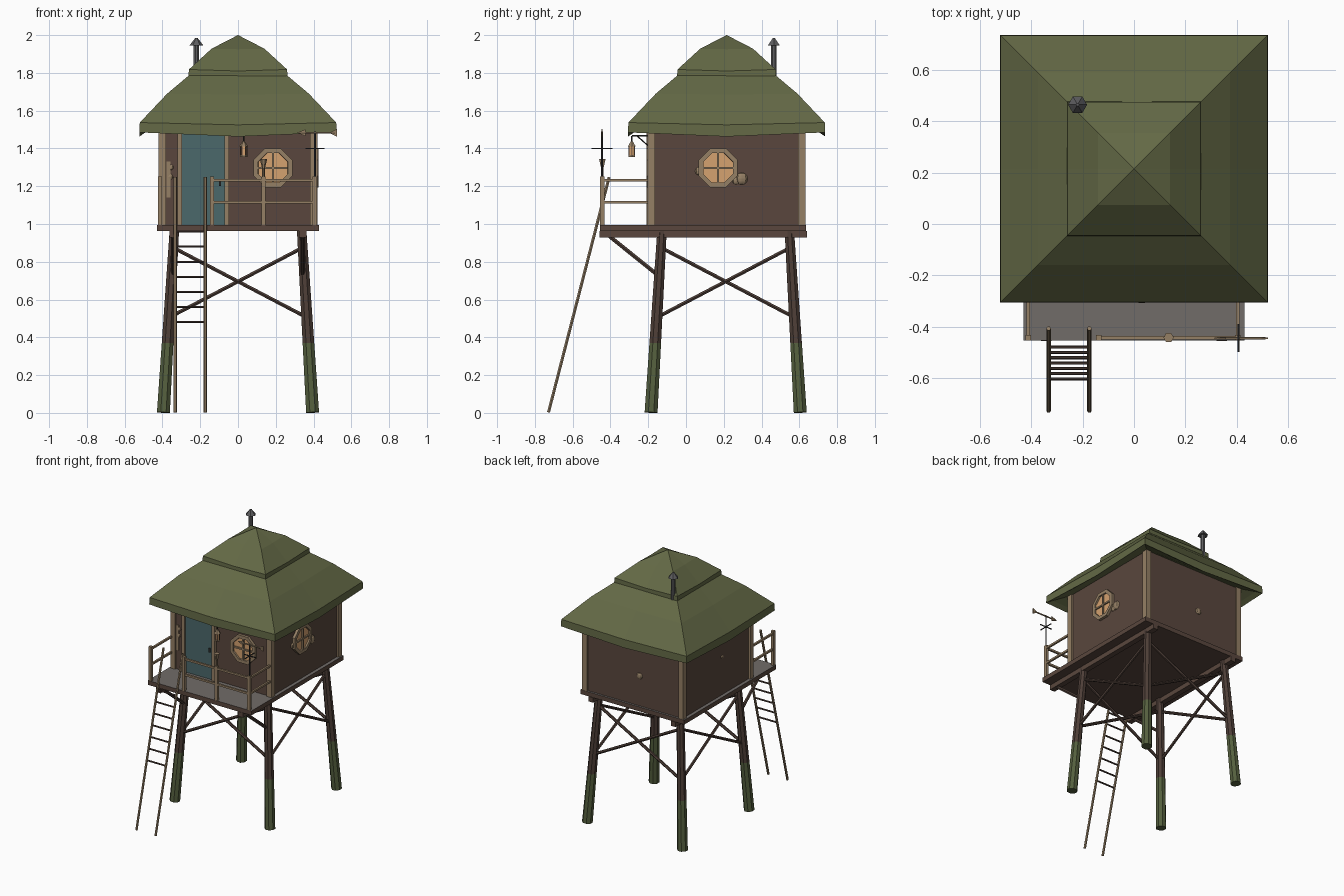
import bpy, bmesh, math
from mathutils import Vector, Matrix

if "Cube" in bpy.data.objects:
    bpy.data.objects.remove(bpy.data.objects["Cube"])


def material(name, r, g, b):
    m = bpy.data.materials.new(name)
    m.use_nodes = True
    m.diffuse_color = (r, g, b, 1)
    m.node_tree.nodes["Principled BSDF"].inputs["Base Color"].default_value = (r, g, b, 1)
    return m


ROOF = material("roof green", 0.125, 0.14, 0.06)
MOSS = material("moss green", 0.09, 0.115, 0.048)
WALL = material("wall brown", 0.1, 0.062, 0.047)
TIMBER = material("dark timber", 0.075, 0.048, 0.038)
TRIM = material("tan wood", 0.3, 0.215, 0.13)
DOOR = material("teal door", 0.07, 0.14, 0.145)
GLASS = material("warm glass", 0.66, 0.36, 0.16)
DECK = material("grey boards", 0.165, 0.15, 0.14)
METAL = material("grey metal", 0.11, 0.11, 0.115)
IRON = material("dark iron", 0.035, 0.035, 0.035)
CY = 0.215  # centre line of the cabin


def finish(name, bm, *mats):
    bmesh.ops.recalc_face_normals(bm, faces=bm.faces[:])
    mesh = bpy.data.meshes.new(name)
    bm.to_mesh(mesh)
    bm.free()
    for m in mats:
        mesh.materials.append(m)
    ob = bpy.data.objects.new(name, mesh)
    bpy.context.collection.objects.link(ob)
    return ob


def box(name, lo, hi, mat):
    bm = bmesh.new()
    lo, hi = Vector(lo), Vector(hi)
    bmesh.ops.create_cube(bm, size=1, matrix=Matrix.Translation((lo + hi) / 2) @ Matrix.Diagonal((*(hi - lo), 1)))
    return finish(name, bm, mat)


def rod_mesh(a, b, r1, r2, sides):
    a, b = Vector(a), Vector(b)
    turn = (b - a).to_track_quat("Z", "Y").to_matrix().to_4x4()
    bm = bmesh.new()
    bmesh.ops.create_cone(bm, cap_ends=True, segments=sides, radius1=r1, radius2=r2, depth=(b - a).length,
                          matrix=Matrix.Translation((a + b) / 2) @ turn @ Matrix.Rotation(math.pi / sides, 4, "Z"))
    return bm


def rod(name, a, b, r, mat, r2=None, sides=6):
    return finish(name, rod_mesh(a, b, r, r if r2 is None else r2, sides), mat)


def square_loft(name, rings, mat):
    """Loft square rings given as (half width, corner height, middle height)."""
    bm = bmesh.new()
    loops = []
    for half, corner, middle in rings:
        loop = []
        for i in range(8):
            c, s = round(math.cos(i * math.pi / 4)), round(math.sin(i * math.pi / 4))
            loop.append(bm.verts.new((c * half, CY + s * half, corner if c * s else middle)))
        loops.append(loop)
    for p, q in zip(loops, loops[1:]):
        for i in range(8):
            j = (i + 1) % 8
            bm.faces.new((p[i], p[j], q[j], q[i]))
    bm.faces.new(loops[0])
    bm.faces.new(loops[-1])
    bmesh.ops.remove_doubles(bm, verts=bm.verts[:], dist=0.0001)
    return finish(name, bm, mat)


# Two-tier roof with drooping eaves
square_loft("roof_lower", [(0.41, 1.53, 1.53), (0.49, 1.50, 1.485), (0.522, 1.485, 1.463), (0.52, 1.537, 1.525),
                           (0.375, 1.69, 1.685), (0.25, 1.795, 1.795)], ROOF)
square_loft("roof_upper", [(0.24, 1.787, 1.783), (0.262, 1.785, 1.778), (0.26, 1.818, 1.81),
                           (0.14, 1.928, 1.925), (0.0005, 2.0, 2.0)], ROOF)

# Chimney pipe with cap
rod("chimney_pipe", (-0.22, 0.465, 1.7), (-0.22, 0.465, 1.955), 0.016, METAL, sides=8)
rod("chimney_cap", (-0.22, 0.465, 1.945), (-0.22, 0.465, 1.985), 0.037, METAL, 0.006)

# Cabin and corner posts
box("cabin_walls", (-0.405, -0.19, 0.99), (0.405, 0.62, 1.54), WALL)
for sx in (-1, 1):
    for sy in (-1, 1):
        x, y = sx * 0.4, CY + sy * 0.398
        box("corner_post", (x - 0.02, y - 0.02, 0.99), (x + 0.02, y + 0.02, 1.53), TRIM)

# Door and frame
box("door_panel", (-0.3, -0.197, 0.995), (-0.068, -0.18, 1.48), DOOR)
for x in (-0.309, -0.059):
    box("door_jamb", (x - 0.012, -0.21, 0.995), (x + 0.012, -0.18, 1.5), TRIM)
box("door_lintel", (-0.321, -0.21, 1.476), (-0.047, -0.18, 1.5), TRIM)
box("door_handle", (-0.1, -0.206, 1.2), (-0.09, -0.19, 1.23), IRON)


def window(name, centre, out):
    """Octagonal frame with sunken glass and crossed bars."""
    centre, out = Vector(centre), Vector(out)
    bm = rod_mesh(centre - out * 0.01, centre + out * 0.02, 0.111, 0.111, 8)
    bm.normal_update()
    face = max(bm.faces, key=lambda f: f.normal.dot(out))
    bmesh.ops.inset_region(bm, faces=[face], thickness=0.026)
    bmesh.ops.inset_region(bm, faces=[face], thickness=0.001, depth=-0.012)
    face.material_index = 1
    finish(name, bm, TRIM, GLASS)
    side = out.cross(Vector((0, 0, 1)))
    for d in (side, Vector((0, 0, 1))):
        c = centre + out * 0.012
        rod(name + "_bar", c - d * 0.085, c + d * 0.085, 0.008, TRIM, sides=4)


window("front_window", (0.185, -0.19, 1.297), (0, -1, 0))
window("side_window", (0.405, 0.17, 1.297), (1, 0, 0))

# Shelf fungus on the walls
for x, y, z, r in ((0.405, 0.295, 1.24, 0.032), (0.405, 0.265, 1.23, 0.02), (0.405, 0.07, 1.28, 0.022),
                   (-0.05, 0.62, 1.22, 0.024), (-0.405, 0.15, 1.28, 0.014), (-0.36, -0.19, 1.25, 0.016),
                   (-0.355, -0.19, 1.3, 0.014)):
    bm = bmesh.new()
    flat = (0.5, 1, 1, 1) if abs(x) > 0.4 else (1, 0.5, 1, 1)
    bmesh.ops.create_uvsphere(bm, u_segments=8, v_segments=6, radius=r,
                              matrix=Matrix.Translation((x, y, z)) @ Matrix.Diagonal(flat))
    finish("wall_fungus", bm, TRIM)
box("bark_strip", (-0.378, -0.196, 1.14), (-0.358, -0.185, 1.33), TRIM)

# Deck with grey walking surface, carried by two beams
deck = box("deck", (-0.43, -0.455, 0.963), (0.43, 0.635, 0.996), WALL)
deck.data.materials.append(DECK)
for f in deck.data.polygons:
    f.material_index = int(f.normal.z > 0.5)
for x in (-0.342, 0.342):
    box("deck_beam", (x - 0.02, -0.457, 0.928), (x + 0.02, 0.64, 0.964), WALL)
    rod("deck_strut", (x, -0.405, 0.935), (x, -0.15, 0.73), 0.012, TIMBER)


def leg_point(sx, sy, z):
    spread = 0.395 - 0.06 * z
    return Vector((sx * spread, 0.21 + sy * spread, z))


# Splayed legs with mossy feet
for sx in (-1, 1):
    for sy in (-1, 1):
        bm = rod_mesh(leg_point(sx, sy, 0.002), leg_point(sx, sy, 0.965), 0.037, 0.027, 8)
        bmesh.ops.bisect_plane(bm, geom=bm.verts[:] + bm.edges[:] + bm.faces[:],
                               plane_co=(0, 0, 0.37), plane_no=(0, 0, 1))
        for f in bm.faces:
            f.material_index = int(f.calc_center_median().z < 0.37)
        finish("leg", bm, TIMBER, MOSS)

# Crossed braces on all four sides
corners = [(-1, -1), (1, -1), (1, 1), (-1, 1)]
for i, a in enumerate(corners):
    b = corners[(i + 1) % 4]
    rod("cross_brace", leg_point(*a, 0.875), leg_point(*b, 0.505), 0.011, TIMBER)
    rod("cross_brace", leg_point(*a, 0.505), leg_point(*b, 0.875), 0.011, TIMBER)

# Leaning ladder
for x in (-0.333, -0.174):
    rod("ladder_rail", (x, -0.728, 0.003), (x, -0.407, 1.248), 0.009, TRIM)
for i in range(7):
    z = 0.48 + i * 0.08
    y = -0.728 + z * 0.258
    rod("ladder_rung", (-0.333, y, z), (-0.174, y, z), 0.006, TIMBER)

# Railing
for x in (-0.413, -0.137, 0.135, 0.405):
    box("railing_post", (x - 0.011, -0.454, 0.99), (x + 0.011, -0.432, 1.252), TRIM)
for z in (1.115, 1.232):
    box("front_rail", (-0.137, -0.45, z - 0.007), (0.405, -0.436, z + 0.007), TRIM)
    for x in (-0.413, 0.405):
        box("side_rail", (x - 0.007, -0.443, z - 0.007), (x + 0.007, -0.185, z + 0.007), TRIM)

# Goblet finial on the middle post
rod("finial_stem", (0.135, -0.443, 1.25), (0.135, -0.443, 1.31), 0.007, TRIM)
rod("finial_cup", (0.135, -0.443, 1.29), (0.135, -0.443, 1.345), 0.006, TRIM, 0.02)

# Weather vane
vx, vy = 0.408, -0.445
rod("vane_pole", (vx, vy, 1.24), (vx, vy, 1.49), 0.005, IRON)
rod("vane_cross", (vx - 0.05, vy, 1.4), (vx + 0.05, vy, 1.4), 0.004, IRON)
rod("vane_cross", (vx, vy - 0.055, 1.4), (vx, vy + 0.055, 1.4), 0.004, IRON)
rod("vane_arrow", (vx - 0.085, vy, 1.483), (vx + 0.105, vy, 1.483), 0.005, TRIM)
for name, shape in (("vane_head", [(-0.05, -0.018), (-0.05, 0.018), (-0.095, 0)]),
                    ("vane_tail", [(0.075, 0), (0.115, 0.02), (0.115, -0.02)])):
    bm = bmesh.new()
    f = bm.faces.new([bm.verts.new((vx + dx, vy - 0.003, 1.483 + dz)) for dx, dz in shape])
    top = bmesh.ops.extrude_face_region(bm, geom=[f])
    bmesh.ops.translate(bm, vec=(0, 0.006, 0), verts=[v for v in top["geom"] if isinstance(v, bmesh.types.BMVert)])
    finish(name, bm, TRIM)

# Hanging lantern on a wall bracket
lx, ly = 0.03, -0.287
rod("lantern_arm", (lx, -0.19, 1.467), (lx, ly, 1.467), 0.005, IRON)
rod("lantern_brace", (lx, -0.19, 1.405), (lx, -0.26, 1.467), 0.004, IRON)
rod("lantern_hook", (lx, ly, 1.467), (lx, ly, 1.425), 0.004, IRON)
rod("lantern_cap", (lx, ly, 1.41), (lx, ly, 1.438), 0.024, TRIM, 0.006)
rod("lantern_glass", (lx, ly, 1.362), (lx, ly, 1.412), 0.016, GLASS)
rod("lantern_base", (lx, ly, 1.354), (lx, ly, 1.364), 0.02, TRIM)
for i in range(6):
    a = i * math.pi / 3
    x, y = lx + 0.017 * math.cos(a), ly + 0.017 * math.sin(a)
    rod("lantern_bar", (x, y, 1.36), (x, y, 1.414), 0.003, TIMBER, sides=4)
